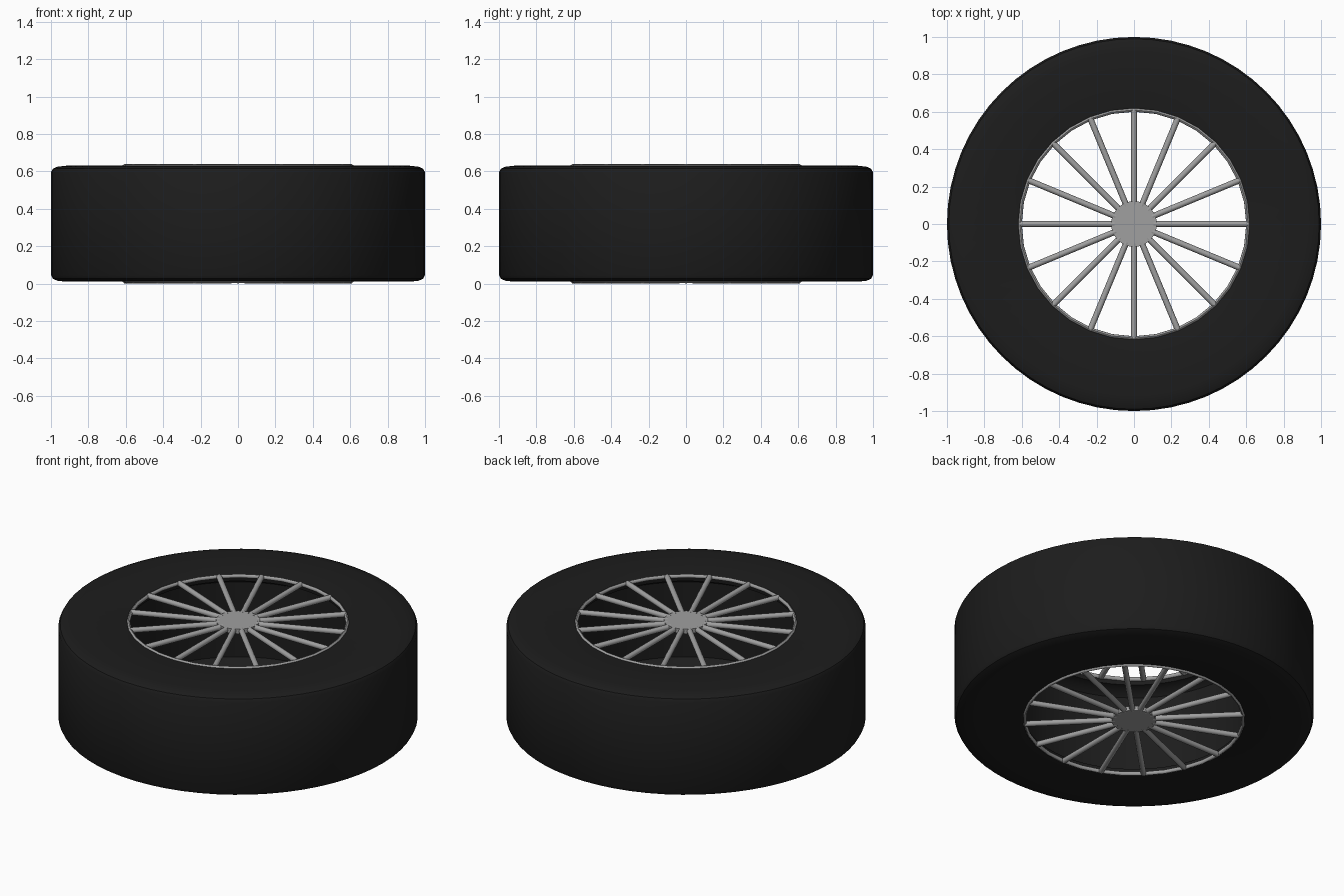
import bpy, math
from mathutils import Matrix

if "Cube" in bpy.data.objects:
    bpy.data.objects.remove(bpy.data.objects["Cube"])

H = 0.64          # overall height
SPOKES = 16


def lathe(name, profile, segments):
    """Spin a closed (radius, z) profile around z."""
    n = len(profile)
    verts, faces = [], []
    for i in range(segments):
        a = 2 * math.pi * i / segments
        verts += [(r * math.cos(a), r * math.sin(a), z) for r, z in profile]
        j = (i + 1) % segments
        faces += [(i * n + k, j * n + k, j * n + (k + 1) % n, i * n + (k + 1) % n)
                  for k in range(n)]
    mesh = bpy.data.meshes.new(name)
    mesh.from_pydata(verts, [], faces)
    obj = bpy.data.objects.new(name, mesh)
    bpy.context.collection.objects.link(obj)
    return obj


def smooth(obj, angle=35):
    bpy.ops.object.select_all(action='DESELECT')
    obj.select_set(True)
    bpy.context.view_layer.objects.active = obj
    bpy.ops.object.shade_smooth_by_angle(angle=math.radians(angle))


rubber = bpy.data.materials.new("rubber")
rubber.diffuse_color = (0.012, 0.012, 0.012, 1)
rubber.use_nodes = True
rubber.node_tree.nodes["Principled BSDF"].inputs["Base Color"].default_value = rubber.diffuse_color
metal = bpy.data.materials.new("metal")
metal.diffuse_color = (0.35, 0.35, 0.35, 1)
metal.use_nodes = True
metal.node_tree.nodes["Principled BSDF"].inputs["Base Color"].default_value = metal.diffuse_color

# Tyre: lower half of the section, mirrored to the upper half
half = [(0.69, 0.09), (0.66, 0.06), (0.615, 0.05), (0.61, 0.015), (0.63, 0.01),
        (0.92, 0.01), (0.965, 0.015), (0.99, 0.026), (1.0, 0.045)]
tyre = lathe("tyre", half + [(r, H - z) for r, z in reversed(half)], 64)
tyre.data.materials.append(rubber)
smooth(tyre)

# Spoked wheel face on each side
for side, z0 in (("lower", 0.016), ("upper", H - 0.016)):
    # Thin rim ring
    section = [(0.61 + 0.010 * math.cos(k * math.pi / 4),
                z0 + 0.012 * math.sin(k * math.pi / 4)) for k in range(8)]
    rim = lathe(side + "_rim", section, 32)

    # Hub disc
    bpy.ops.mesh.primitive_cylinder_add(vertices=32, radius=0.122, depth=0.028,
                                        location=(0, 0, z0))
    hub = bpy.context.object
    hub.name = side + "_hub"

    # Radial spokes
    parts = [rim, hub]
    for i in range(SPOKES):
        bpy.ops.mesh.primitive_cylinder_add(vertices=12, radius=0.016, depth=0.505)
        spoke = bpy.context.object
        spoke.name = f"{side}_spoke_{i + 1}"
        spoke.data.transform(Matrix.Translation((0.3575, 0, z0))
                             @ Matrix.Rotation(math.pi / 2, 4, 'Y'))
        spoke.rotation_euler.z = 2 * math.pi * i / SPOKES
        parts.append(spoke)
    for part in parts:
        part.data.materials.append(metal)
        smooth(part, 50)
